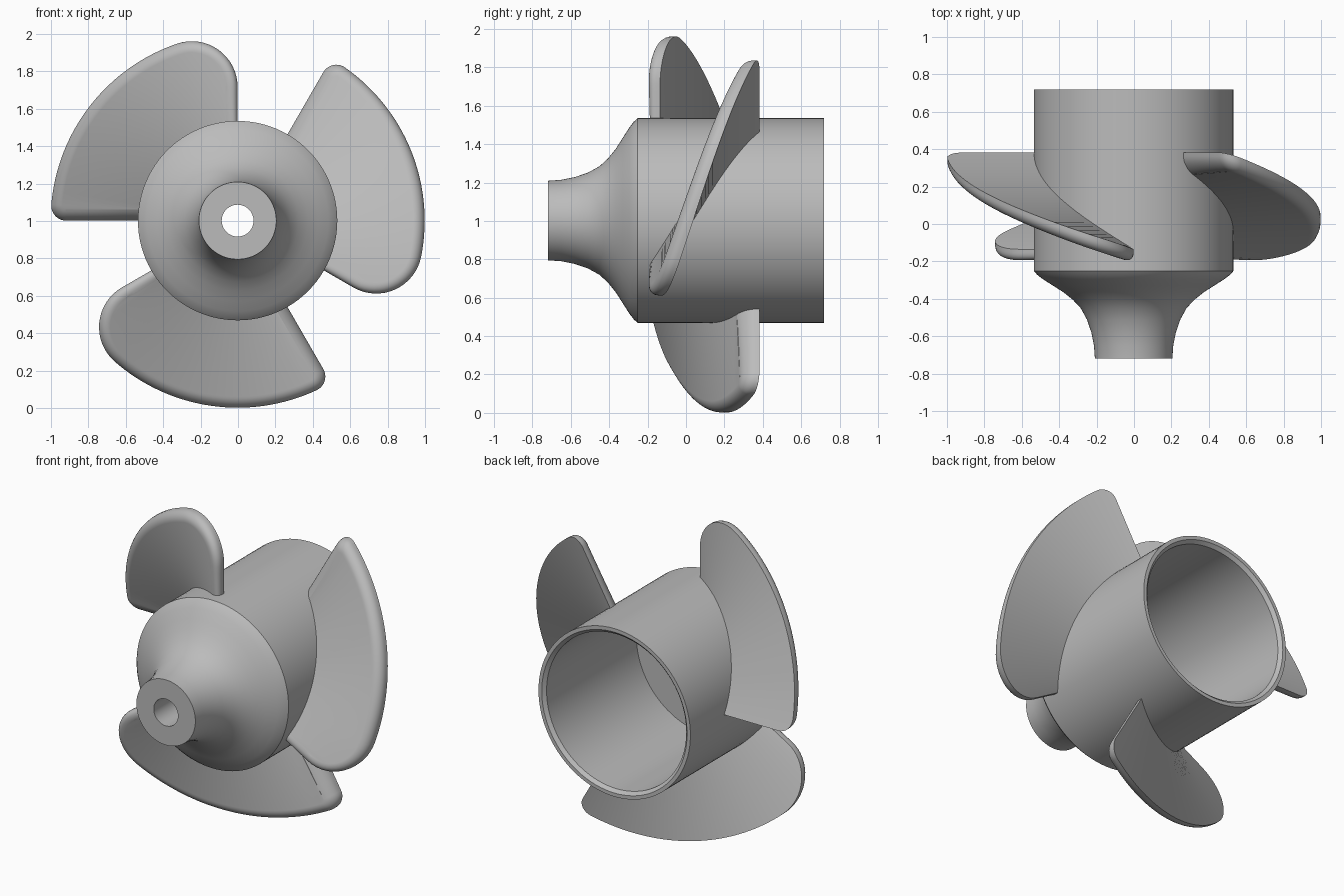
import bpy, bmesh
from math import sin, cos, asin, atan2, hypot, pi, radians, sqrt

if "Cube" in bpy.data.objects:
    bpy.data.objects.remove(bpy.data.objects["Cube"])

CENTRE = (-0.002, 0, 1.002)
TIP_R, ROOT_R = 1.0, 0.512           # blade tip and buried root radii
SPAN = pi / 2                        # angle swept by each blade
Y_LEAD, Y_TRAIL = -0.135, 0.382      # back face, leading to trailing edge
THICK, FILLET = 0.08, 0.06

grey = bpy.data.materials.new("plain_grey")
grey.use_nodes = True
grey.diffuse_color = (0.5, 0.5, 0.5, 1)
grey.node_tree.nodes["Principled BSDF"].inputs["Base Color"].default_value = (0.5, 0.5, 0.5, 1)


def finish(bm, name, angle=35):
    bmesh.ops.remove_doubles(bm, verts=bm.verts, dist=1e-5)
    bmesh.ops.recalc_face_normals(bm, faces=bm.faces)
    mesh = bpy.data.meshes.new(name)
    bm.to_mesh(mesh)
    bm.free()
    mesh.materials.append(grey)
    obj = bpy.data.objects.new(name, mesh)
    obj.location = CENTRE
    bpy.context.collection.objects.link(obj)
    bpy.ops.object.select_all(action="DESELECT")
    obj.select_set(True)
    bpy.context.view_layer.objects.active = obj
    bpy.ops.object.shade_smooth_by_angle(angle=radians(angle))
    return obj


# Hub: flared nose, straight barrel, hollow back and a through bore (radius, y)
nose = [(0.207, -0.72), (0.212, -0.65), (0.226, -0.58), (0.25, -0.51), (0.283, -0.45),
        (0.325, -0.405), (0.375, -0.365), (0.43, -0.33), (0.485, -0.295), (0.515, -0.272)]
barrel = [(0.533, -0.252), (0.533, 0.72), (0.51, 0.72), (0.49, 0.7)]
inside = [(0.49, -0.2), (0.085, -0.2), (0.085, -0.72)]
bm = bmesh.new()
ring = [bm.verts.new((r, y, 0)) for r, y in nose + barrel + inside]
edges = [bm.edges.new((ring[i - 1], ring[i])) for i in range(len(ring))]
bmesh.ops.spin(bm, geom=ring + edges, cent=(0, 0, 0), axis=(0, 1, 0),
               angle=2 * pi, steps=96, use_duplicate=False)
finish(bm, "hub", 30)


def outline(d, big=0.245, small=0.08):
    """Blade outline inset by d, as (radius, angle) from root to root."""
    def arc(cx, cy, r, a0, a1, n):
        return [(cx + r * cos(a0 + (a1 - a0) * i / n),
                 cy + r * sin(a0 + (a1 - a0) * i / n)) for i in range(n + 1)]

    lead_x = sqrt((TIP_R - big) ** 2 - big ** 2)
    trail_y = sqrt((TIP_R - small) ** 2 - small ** 2)
    lead_a, trail_a = atan2(big, lead_x), atan2(trail_y, small)
    root = sqrt(ROOT_R ** 2 - d ** 2)
    line = [i / 5 for i in range(5)]
    pts = [(root + (lead_x - root) * f, d) for f in line]
    pts += arc(lead_x, big, big - d, -pi / 2, lead_a, 16)
    pts += arc(0, 0, TIP_R - d, lead_a, trail_a, 32)[1:-1]
    pts += arc(small, trail_y, small - d, trail_a, pi, 10)
    pts += [(d, root + (trail_y - root) * f) for f in line[::-1]]
    return [(hypot(x, y), atan2(y, x)) for x, y in pts]


def add_blade(name, start):
    bm = bmesh.new()

    def row(path, lift):
        verts = []
        for r, t in path:
            y = Y_LEAD + (Y_TRAIL - Y_LEAD) * t / SPAN - lift
            verts.append(bm.verts.new((r * cos(start + t), y, r * sin(start + t))))
        return verts

    def to_root(path):
        first, last = path[0][1], path[-1][1]
        return [(ROOT_R, min(max(t, first), last)) for r, t in path]

    # Flat back, square rim, rounded front edge, then the front face
    edge = outline(0)
    rows = [row(to_root(edge), 0), row(edge, 0)]
    steps = 8
    for i in range(steps + 1):
        a = pi / 2 * i / steps
        path = outline(FILLET * (1 - cos(a)))
        rows.append(row(path, THICK - FILLET + FILLET * sin(a)))
    rows.append(row(to_root(path), THICK))
    for a, b in zip(rows, rows[1:]):
        for i in range(len(a) - 1):
            bm.faces.new((a[i], a[i + 1], b[i + 1], b[i]))
    bmesh.ops.dissolve_degenerate(bm, dist=1e-5, edges=bm.edges)
    finish(bm, name)


for name, start in (("left_blade", -30), ("upper_blade", 90), ("lower_blade", 210)):
    add_blade(name, radians(start))
